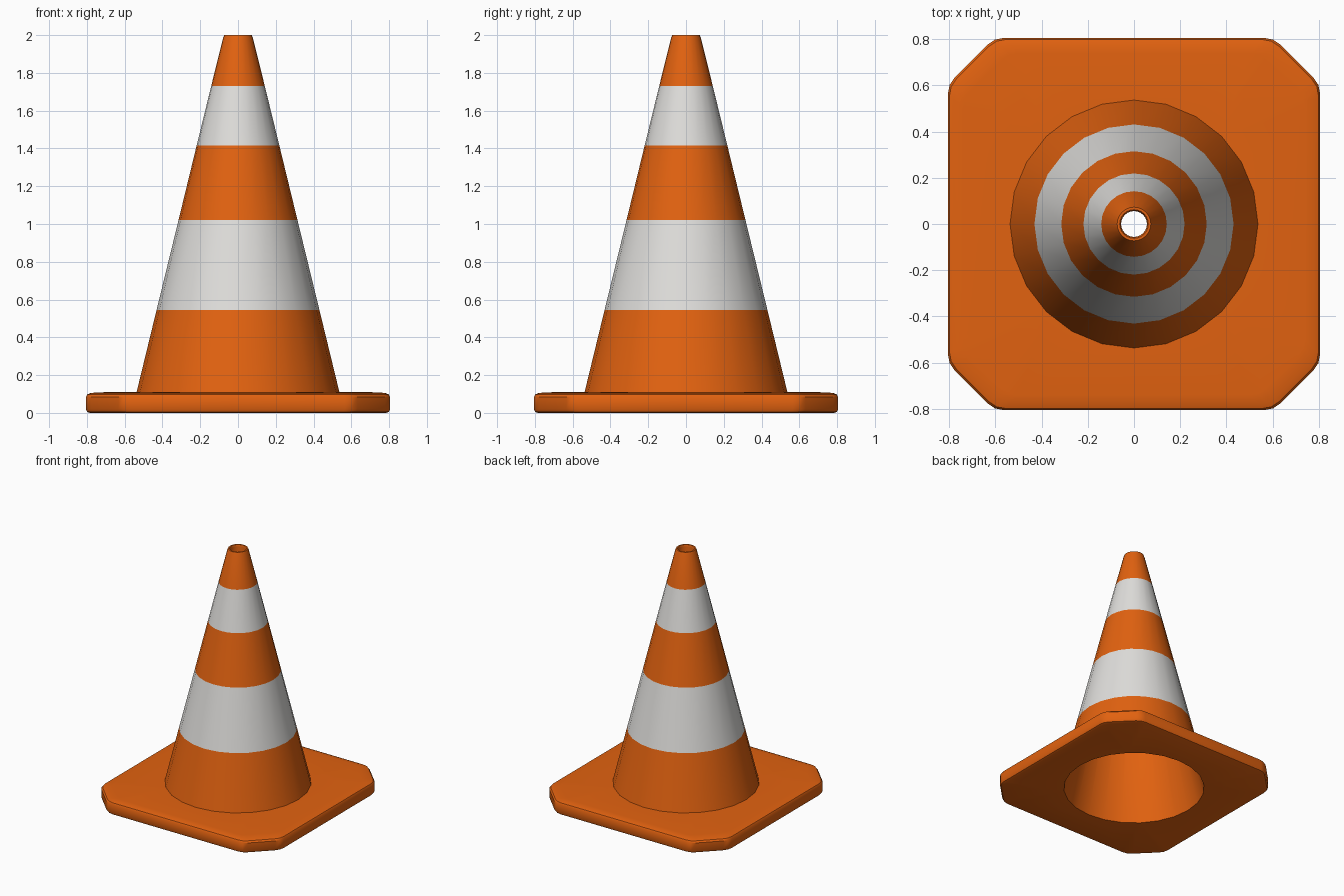
import bpy, bmesh, math
from mathutils import Vector

if "Cube" in bpy.data.objects:
    bpy.data.objects.remove(bpy.data.objects["Cube"])

SIDES = 24


def material(name, rgb):
    m = bpy.data.materials.new(name)
    m.diffuse_color = (*rgb, 1)
    m.use_nodes = True
    m.node_tree.nodes["Principled BSDF"].inputs["Base Color"].default_value = m.diffuse_color
    return m


ORANGE = material("safety orange", (0.76, 0.122, 0.005))
WHITE = material("reflective white", (0.74, 0.73, 0.71))


def ring(bm, points, z):
    return [bm.verts.new((x, y, z)) for x, y in points]


def circle(r):
    return [(r * math.cos(2 * math.pi * i / SIDES), r * math.sin(2 * math.pi * i / SIDES))
            for i in range(SIDES)]


def skin(bm, a, b):
    n = len(a)
    return [bm.faces.new((a[i], a[(i + 1) % n], b[(i + 1) % n], b[i])) for i in range(n)]


def loop_edges(bm, verts):
    return [bm.edges.get((verts[i - 1], verts[i])) or bm.edges.new((verts[i - 1], verts[i]))
            for i in range(len(verts))]


def finish(bm, name, mats):
    bmesh.ops.recalc_face_normals(bm, faces=bm.faces)
    me = bpy.data.meshes.new(name)
    bm.to_mesh(me)
    bm.free()
    for m in mats:
        me.materials.append(m)
    ob = bpy.data.objects.new(name, me)
    bpy.context.collection.objects.link(ob)
    bpy.ops.object.select_all(action='DESELECT')
    ob.select_set(True)
    bpy.context.view_layer.objects.active = ob
    bpy.ops.object.shade_smooth_by_angle(angle=math.radians(35))


# Hollow cone: outer wall cut at the stripe heights, rim, then inner wall
outer = [(0.538, 0.105), (0.431, 0.545), (0.315, 1.02), (0.219, 1.415),
         (0.142, 1.73), (0.079, 1.985), (0.073, 2.0)]
inner = [(0.062, 2.0), (0.056, 1.985), (0.525, 0.0)]
bm = bmesh.new()
rings = [ring(bm, circle(r), z) for r, z in outer + inner]
for i, (a, b) in enumerate(zip(rings, rings[1:])):
    for f in skin(bm, a, b):
        f.material_index = 1 if i in (1, 3) else 0   # white stripes
finish(bm, "cone", [ORANGE, WHITE])


# Base plate: square with cut, softened corners and a round hole
def outline(h, cut=0.2, soft=0.04):
    c = h - cut
    corners = [Vector(p) for p in ((h, -c), (h, c), (c, h), (-c, h),
                                   (-h, c), (-h, -c), (-c, -h), (c, -h))]
    pts = []
    for i, p in enumerate(corners):
        a = p + (corners[i - 1] - p).normalized() * soft
        b = p + (corners[(i + 1) % 8] - p).normalized() * soft
        pts += [a, (a + 2 * p + b) / 4, b]
    return pts


bm = bmesh.new()
layers = [(0.785, 0.0), (0.799, 0.006), (0.805, 0.02), (0.805, 0.085),
          (0.798, 0.098), (0.78, 0.105), (0.74, 0.109)]
rings = [ring(bm, outline(h), z) for h, z in layers]
for a, b in zip(rings, rings[1:]):
    skin(bm, a, b)
for edge, r, z in ((rings[0], 0.525, 0.0), (rings[-1], 0.535, 0.111)):
    hole = ring(bm, circle(r), z)
    bmesh.ops.triangle_fill(bm, use_beauty=True, normal=(0, 0, 1),
                            edges=loop_edges(bm, edge) + loop_edges(bm, hole))
finish(bm, "base_plate", [ORANGE])
